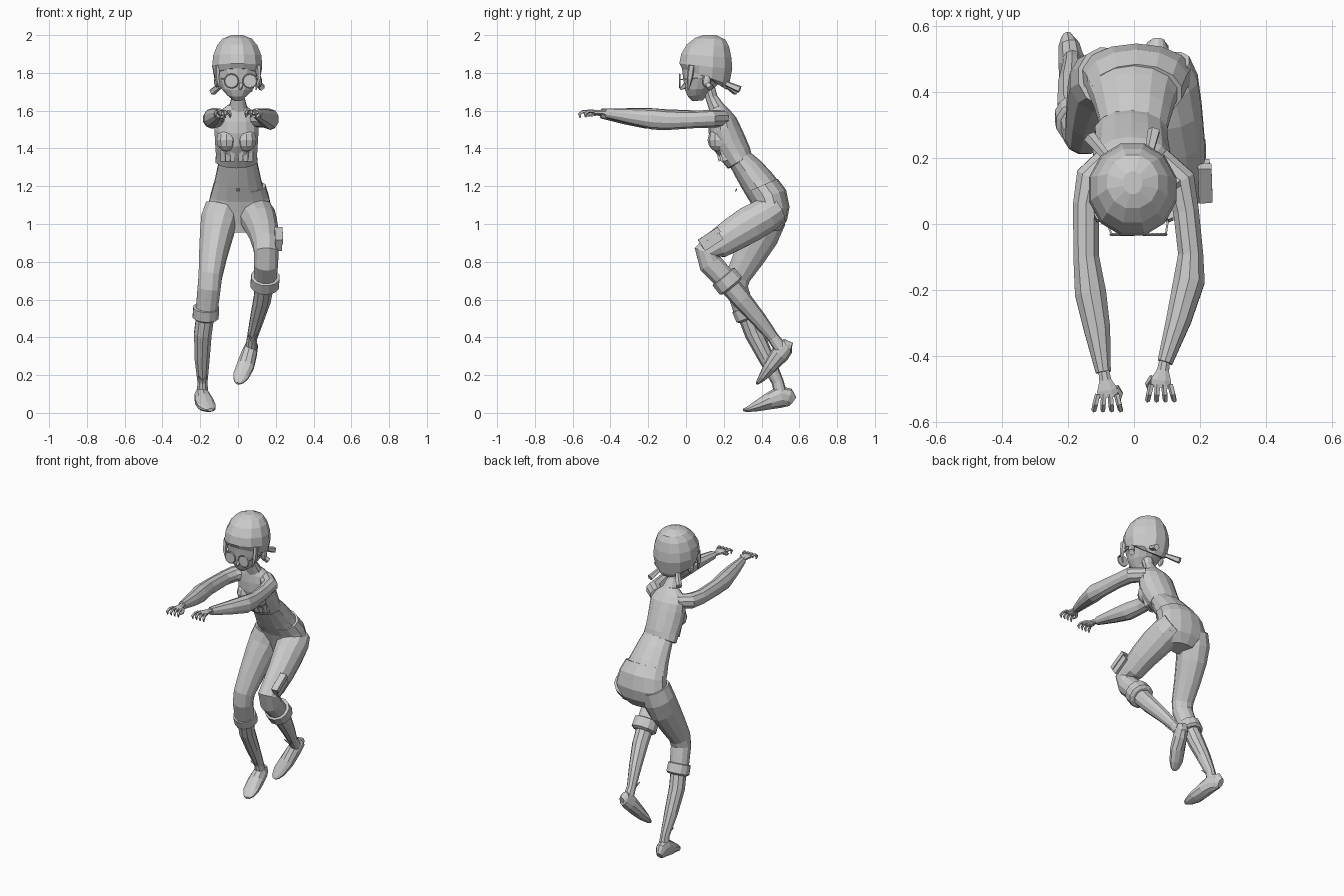
import bpy, bmesh, math
from mathutils import Vector as V


def loft(name, rings):
    """Skin a list of closed point rings into one capped, flat-shaded object."""
    bm = bmesh.new()
    loops = [[bm.verts.new((p.x, p.y, max(p.z, 0))) for p in r] for r in rings]
    n = len(loops[0])
    for a, b in zip(loops, loops[1:]):
        for i in range(n):
            j = (i + 1) % n
            bm.faces.new((a[i], a[j], b[j], b[i]))
    bm.faces.new(loops[0])
    bm.faces.new(loops[-1])
    bmesh.ops.recalc_face_normals(bm, faces=bm.faces)
    me = bpy.data.meshes.new(name)
    bm.to_mesh(me)
    bm.free()
    ob = bpy.data.objects.new(name, me)
    bpy.context.collection.objects.link(ob)
    return ob


def oval(c, u, v, n):
    return [c + u * math.cos(math.tau * (i + .5) / n) + v * math.sin(math.tau * (i + .5) / n)
            for i in range(n)]


def tube(name, path, n=10):
    """Path entries: x, y, z, half width, half depth. Rings follow the path."""
    pts = [V(p[:3]) for p in path]
    rings = []
    for i, p in enumerate(path):
        t = (pts[min(i + 1, len(pts) - 1)] - pts[max(i - 1, 0)]).normalized()
        side = V((1, 0, 0)) if abs(t.x) < .95 else V((0, 1, 0))
        side = (side - t * side.dot(t)).normalized()
        rings.append(oval(pts[i], side * p[3], t.cross(side) * p[4], n))
    return loft(name, rings)


def slab(name, rows, n=14, x=0):
    """Rows: front y, front z, back y, back z, half width."""
    rings = []
    for fy, fz, by, bz, w in rows:
        f, b = V((x, fy, fz)), V((x, by, bz))
        rings.append(oval((f + b) / 2, V((w, 0, 0)), (b - f) / 2, n))
    return loft(name, rings)


def stick(name, a, b, r0, r1, n=6):
    return tube(name, [(*a, r0, r0), (*b, r1, r1)], n)


def ball(name, loc, scale, u=10, v=7):
    bpy.ops.mesh.primitive_uv_sphere_add(segments=u, ring_count=v, radius=1, location=loc)
    ob = bpy.context.object
    ob.name, ob.scale = name, scale
    return ob


def cuff(name, c, d, r, h):
    c, d = V(c), V(d).normalized()
    tube(name, [(*(c + d * h * k), r * s, r * s) for k, s in
                ((-.5, .85), (-.45, 1), (.35, 1.02), (.5, .8))], 12)


# Head, headscarf and its knotted tails
slab("face", [(.035, 1.65, .09, 1.655, .018), (.01, 1.675, .115, 1.69, .055),
              (-.005, 1.71, .15, 1.72, .085), (-.015, 1.77, .2, 1.77, .113),
              (-.022, 1.83, .22, 1.82, .122), (0, 1.88, .2, 1.88, .11)], 14, -.003)
slab("headscarf", [(.09, 1.79, .215, 1.71, .085), (-.025, 1.825, .232, 1.735, .125),
                   (-.04, 1.85, .25, 1.82, .137), (-.03, 1.9, .245, 1.88, .132),
                   (.0, 1.95, .232, 1.94, .11), (.045, 1.985, .212, 1.975, .08),
                   (.09, 2, .16, 2, .03)], 12, -.004)
for k, (a, b) in enumerate((((-.08, .2, 1.745), (-.135, .265, 1.7)),
                            ((.045, .21, 1.745), (.062, .285, 1.712)),
                            ((.095, .1, 1.76), (.128, .13, 1.72)))):
    stick(f"scarf_tail_{k}", a, b, .014, .02, 5)
# Face details
stick("nose", (.012, .0, 1.735), (.012, -.03, 1.712), .018, .005, 5)
for s in (-1, 1):
    x = .014 + s * .049
    stick(f"lens_{s}", (x, -.028, 1.757), (x, -.034, 1.757), .036, .036, 16)
    bpy.ops.mesh.primitive_torus_add(major_segments=16, minor_segments=4, major_radius=.036,
                                     minor_radius=.004, location=(x, -.032, 1.757),
                                     rotation=(math.pi / 2, 0, 0))
    bpy.context.object.name = f"glasses_rim_{s}"
    stick(f"glasses_arm_{s}", (x + s * .034, -.03, 1.765), (s * .114, .09, 1.775), .004, .004, 4)
    ball(f"ear_{s}", (s * .113, .11, 1.755), (.014, .024, .034), 8, 5)
    tube(f"hair_lock_{s}", [(s * .108, .03, 1.84, .014, .018), (s * .11, .02, 1.77, .012, .016),
                            (s * .095, .012, 1.71, .004, .004)], 5)

# Neck and torso
tube("neck", [(0, .115, 1.74, .038, .034), (0, .135, 1.67, .035, .032),
              (0, .17, 1.6, .055, .045)], 10)
slab("shirt", [(.13, 1.625, .2, 1.635, .045), (.125, 1.585, .235, 1.6, .095),
               (.12, 1.54, .265, 1.565, .118), (.12, 1.48, .285, 1.525, .12),
               (.135, 1.41, .315, 1.46, .116), (.18, 1.345, .338, 1.405, .112),
               (.22, 1.295, .347, 1.37, .113), (.23, 1.295, .335, 1.36, .1)], 14, -.008)
slab("midriff", [(.23, 1.31, .34, 1.38, .1), (.262, 1.25, .4, 1.33, .112),
                 (.295, 1.19, .46, 1.265, .126), (.33, 1.13, .51, 1.2, .145)])
slab("hips", [(.312, 1.165, .485, 1.24, .14), (.34, 1.115, .53, 1.18, .158),
              (.36, 1.06, .548, 1.09, .175), (.38, 1, .535, 1.02, .165),
              (.39, .955, .5, .965, .09)], 14, .008)
for s in (-1, 1):
    ball(f"bust_{s}", (s * .052 - .008, .17, 1.445), (.056, .056, .062), 10, 6)
    # Loose gathered folds on the shirt front
    for k in range(3):
        x = -.008 + s * (.025 + .03 * k)
        stick(f"shirt_fold_{s}_{k}", (x, .14 + .012 * k, 1.49 - .02 * k),
              (x * .85, .185 + .012 * k, 1.335), .006, .018, 4)
bpy.ops.mesh.primitive_torus_add(major_segments=8, minor_segments=4, major_radius=.008,
                                 minor_radius=.003, location=(0, .265, 1.18),
                                 rotation=(math.radians(60), 0, 0))
bpy.context.object.name = "navel_ring"

# Sleeved arms reaching forward
arms = {
    "left": [(-.075, .195, 1.56, .045, .045), (-.13, .14, 1.557, .05, .047),
             (-.146, .06, 1.555, .041, .046), (-.145, -.1, 1.557, .041, .05),
             (-.132, -.21, 1.56, .05, .055), (-.112, -.32, 1.57, .042, .043),
             (-.093, -.45, 1.585, .024, .026)],
    "right": [(.07, .195, 1.56, .045, .045), (.14, .13, 1.557, .05, .047),
              (.158, .04, 1.553, .041, .046), (.172, -.09, 1.55, .04, .052),
              (.168, -.17, 1.555, .05, .056), (.136, -.29, 1.57, .04, .043),
              (.094, -.42, 1.587, .024, .026)]}
for side, path in arms.items():
    tube(f"{side}_sleeve", path, 10)
    s = -1 if side == "left" else 1
    w = V(path[-1][:3])
    # Hand: wrist and palm, four curled fingers and a thumb
    p = w + V((-s * .012, -.055, .004))
    tube(f"{side}_palm", [(*(w + V((0, .01, 0))), .017, .016), (*(w + V((-s * .006, -.025, .003))), .02, .014),
                          (*p, .034, .015), (*(p + V((-s * .002, -.022, 0))), .03, .012)], 8)
    for k in range(4):
        a = p + V(((k - 1.5) * .019, -.012, .006))
        f = V(((k - 1.5) * .005, -.03, 0))
        tube(f"{side}_finger_{k}", [(*a, .009, .009), (*(a + f), .009, .009),
                                    (*(a + f * 1.6 + V((0, 0, -.014))), .008, .008),
                                    (*(a + f * 1.4 + V((0, 0, -.032))), .004, .004)], 5)
    a = p + V((-s * .026, .01, 0))
    tube(f"{side}_thumb", [(*a, .01, .01), (*(a + V((-s * .014, -.02, -.012))), .009, .009),
                           (*(a + V((-s * .01, -.042, -.018))), .004, .004)], 5)

# Standing leg
tube("left_trouser_leg", [(-.08, .445, 1.09, .095, .095), (-.1, .43, 1.02, .1, .1),
                          (-.115, .395, .94, .09, .1), (-.133, .335, .83, .076, .086),
                          (-.147, .275, .72, .064, .068), (-.153, .27, .66, .063, .06),
                          (-.165, .305, .55, .06, .058)], 12)
cuff("left_trouser_cuff", (-.17, .32, .53), (-.05, .4, -.9), .07, .07)
tube("left_boot_shaft", [(-.17, .315, .54, .05, .05), (-.186, .36, .42, .049, .05),
                         (-.19, .425, .29, .042, .042), (-.188, .485, .165, .028, .032),
                         (-.188, .505, .08, .032, .036)], 10)
tube("left_shoe", [(-.203, .565, .06, .018, .03), (-.198, .54, .08, .034, .052),
                   (-.19, .5, .085, .042, .058), (-.18, .44, .062, .05, .045),
                   (-.165, .37, .034, .05, .027), (-.15, .325, .018, .032, .014),
                   (-.145, .305, .015, .015, .008)], 10)

# Raised leg
tube("right_trouser_leg", [(.08, .475, 1.08, .095, .08), (.1, .42, 1.045, .1, .095),
                           (.12, .34, 1.0, .09, .1), (.138, .25, .945, .079, .092),
                           (.147, .165, .89, .07, .08), (.15, .11, .85, .067, .07),
                           (.148, .13, .79, .066, .066), (.145, .205, .71, .06, .06)], 12)
cuff("right_trouser_cuff", (.143, .22, .695), (-.05, .63, -.77), .077, .075)
tube("right_boot_shaft", [(.143, .21, .7, .052, .055), (.128, .295, .6, .048, .052),
                          (.1, .385, .495, .038, .042), (.075, .46, .4, .028, .031),
                          (.07, .5, .345, .032, .036)], 10)
tube("right_shoe", [(.075, .56, .35, .018, .022), (.073, .54, .355, .034, .042),
                    (.06, .5, .315, .042, .05), (.04, .45, .25, .048, .038),
                    (.015, .41, .195, .044, .024), (.004, .385, .165, .028, .013),
                    (.0, .375, .155, .012, .007)], 10)

# Lace ends at both ankles
for name, c in (("left", (-.188, .46, .165)), ("right", (.075, .435, .385))):
    for s in (-1, 1):
        b = V(c) + V((s * .022, -.03, .03))
        stick(f"{name}_lace_{s}", c, b, .01, .003, 4)

# Thigh pouch with flap
for name, off, size in (("thigh_pouch", 0, (.036, .115, .07)), ("pouch_flap", .006, (.042, .122, .03))):
    z = .918 if off == 0 else .938
    bpy.ops.mesh.primitive_cube_add(size=1, location=(.214 + off / 3, .13 - off, z),
                                    rotation=(math.radians(33), 0, math.radians(2)))
    ob = bpy.context.object
    ob.name, ob.scale = name, size
    bv = ob.modifiers.new("soft_edges", "BEVEL")
    bv.width, bv.segments = .006, 1
